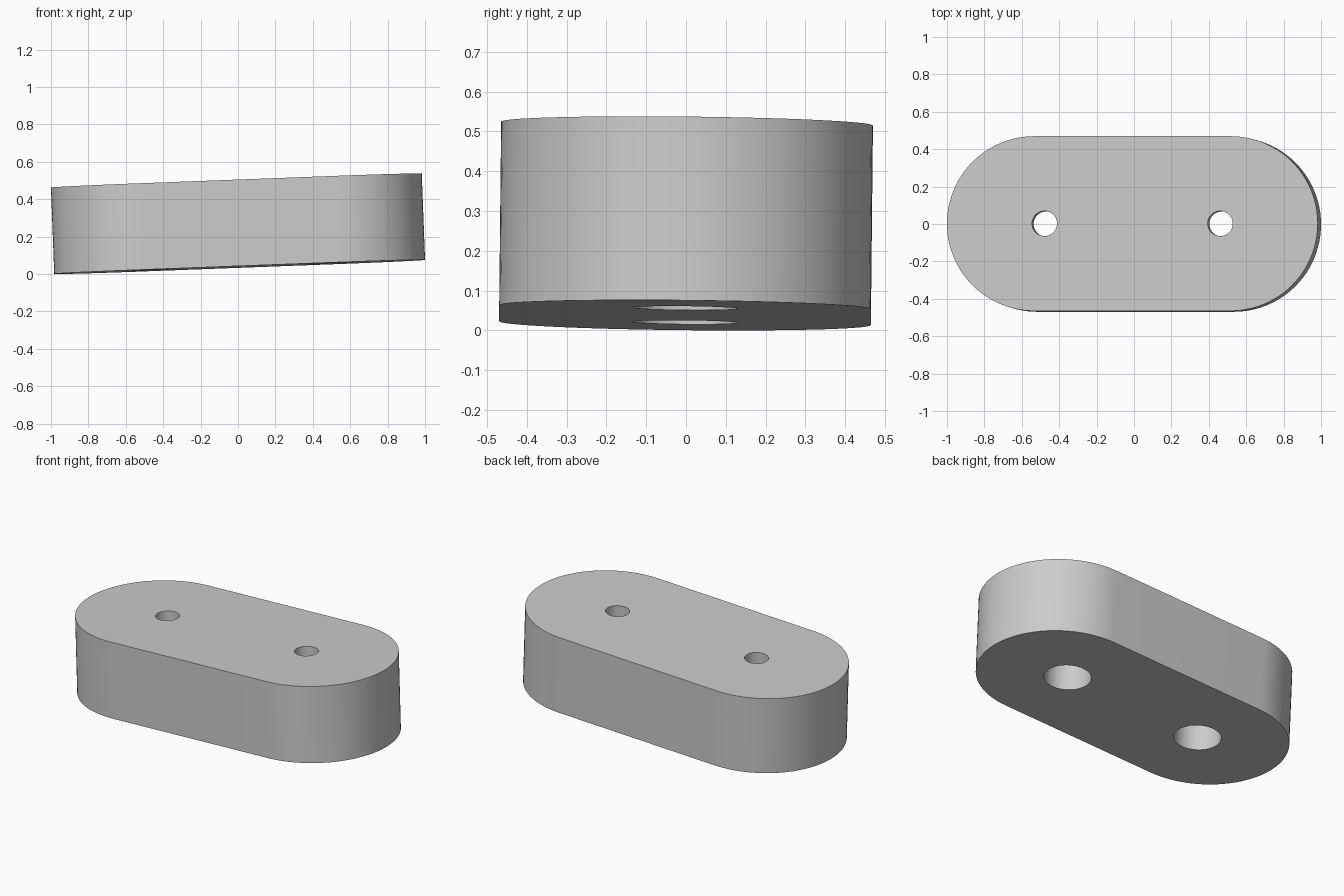
import bpy, math
from mathutils import Matrix

cube = bpy.data.objects.get("Cube")
if cube:
    bpy.data.objects.remove(cube, do_unlink=True)

RADIUS, REACH, THICK = 0.467, 0.525, 0.462   # end radius, half straight length, thickness
HOLE_X, BORE, COUNTERBORE, STEP = 0.47, 0.067, 0.132, 0.23
SEGMENTS = 48

grey = bpy.data.materials.new("plain grey")
grey.use_nodes = True
colour = (0.6, 0.6, 0.6, 1)
grey.diffuse_color = colour
grey.node_tree.nodes["Principled BSDF"].inputs["Base Color"].default_value = colour


def prism(name, outline, z0, z1):
    """Closed solid from a counter-clockwise outline."""
    n = len(outline)
    verts = [(x, y, z) for z in (z0, z1) for x, y in outline]
    faces = [tuple(reversed(range(n))), tuple(range(n, 2 * n))]
    faces += [(i, (i + 1) % n, n + (i + 1) % n, n + i) for i in range(n)]
    mesh = bpy.data.meshes.new(name)
    mesh.from_pydata(verts, [], faces)
    mesh.materials.append(grey)
    obj = bpy.data.objects.new(name, mesh)
    bpy.context.collection.objects.link(obj)
    return obj


def arc(cx, r, start, sweep, steps):
    return [(cx + r * math.cos(start + sweep * i / steps),
             r * math.sin(start + sweep * i / steps)) for i in range(steps + 1)]


# Slab with rounded ends
half = math.pi / 2
slab = prism("rounded_slab", arc(REACH, RADIUS, -half, math.pi, SEGMENTS)
             + arc(-REACH, RADIUS, half, math.pi, SEGMENTS), 0, THICK)

# Stepped screw holes, wide from below and narrow on top
cutters = []
for side, x in (("right", -HOLE_X), ("left", HOLE_X)):
    for kind, r, z0, z1 in (("counterbore", COUNTERBORE, -0.1, STEP),
                            ("bore", BORE, -0.2, THICK + 0.1)):
        circle = arc(x, r, 0, 2 * math.pi, SEGMENTS)[:-1]
        cutter = prism(f"{side}_{kind}_cutter", circle, z0, z1)
        cutter.hide_render = True
        cutters.append(cutter)
        cut = slab.modifiers.new(kind, "BOOLEAN")
        cut.operation, cut.solver, cut.object = "DIFFERENCE", "EXACT", cutter

bpy.ops.object.select_all(action="DESELECT")
bpy.context.view_layer.objects.active = slab
slab.select_set(True)
for cut in list(slab.modifiers):
    bpy.ops.object.modifier_apply(modifier=cut.name)
for cutter in cutters:
    bpy.data.objects.remove(cutter, do_unlink=True)

# Slight tilt, then centre and rest on the ground
tilt = Matrix.Rotation(math.radians(-2.17), 4, "Y") @ Matrix.Rotation(math.radians(-0.6), 4, "X")
slab.data.transform(tilt)
for axis in range(3):
    values = [v.co[axis] for v in slab.data.vertices]
    low, high = min(values), max(values)
    offset = low if axis == 2 else (low + high) / 2
    for v in slab.data.vertices:
        v.co[axis] -= offset
bpy.ops.object.shade_smooth_by_angle(angle=math.radians(30))
